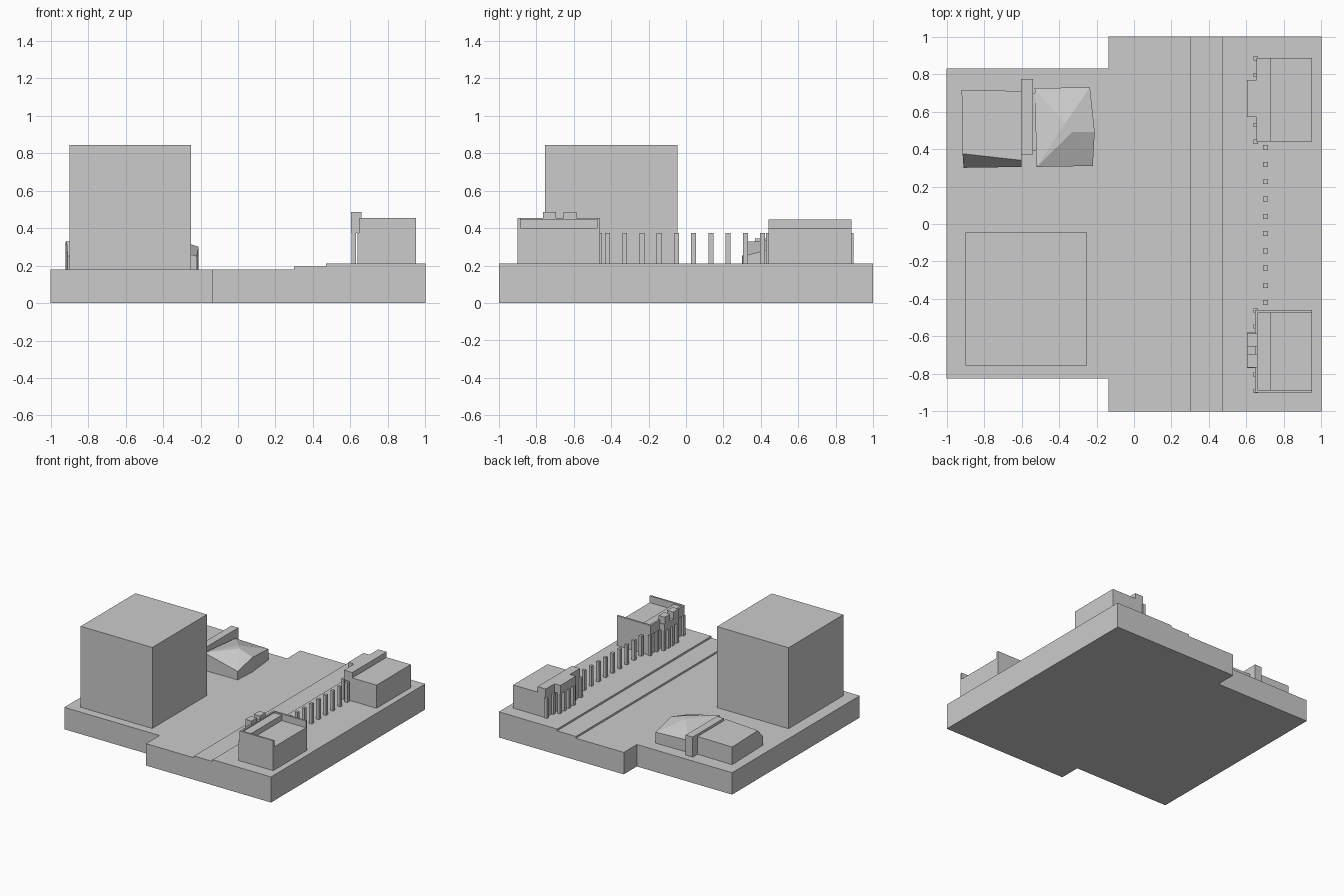
import bpy
import bmesh

cube = bpy.data.objects.get("Cube")
if cube:
    bpy.data.objects.remove(cube, do_unlink=True)

grey = bpy.data.materials.new("plain grey")
grey.use_nodes = True
shade = (0.6, 0.6, 0.6, 1)
grey.diffuse_color = shade
grey.node_tree.nodes["Principled BSDF"].inputs["Base Color"].default_value = shade


def finish(name, bm):
    bmesh.ops.recalc_face_normals(bm, faces=bm.faces)
    mesh = bpy.data.meshes.new(name)
    bm.to_mesh(mesh)
    bm.free()
    mesh.materials.append(grey)
    obj = bpy.data.objects.new(name, mesh)
    bpy.context.collection.objects.link(obj)
    return obj


def extrude(name, outline, direction):
    """Solid made by pushing a flat outline along a direction."""
    bm = bmesh.new()
    face = bm.faces.new([bm.verts.new(p) for p in outline])
    new = bmesh.ops.extrude_face_region(bm, geom=[face], use_keep_orig=True)["geom"]
    verts = [v for v in new if isinstance(v, bmesh.types.BMVert)]
    bmesh.ops.translate(bm, verts=verts, vec=direction)
    return finish(name, bm)


def box(name, x0, x1, y0, y1, z0, z1):
    outline = [(x0, y0, z0), (x1, y0, z0), (x1, y1, z0), (x0, y1, z0)]
    return extrude(name, outline, (0, 0, z1 - z0))


def roofed(name, rim, ridge, roof, floor):
    """Block with vertical walls under a rim and faceted roof above it."""
    bm = bmesh.new()
    top = [bm.verts.new(p) for p in rim]
    low = [bm.verts.new((x, y, floor)) for x, y, z in rim]
    n = len(top)
    for i in range(n):
        j = (i + 1) % n
        bm.faces.new((low[i], low[j], top[j], top[i]))
    bm.faces.new(low[::-1])
    points = top + [bm.verts.new(p) for p in ridge]
    for f in roof:
        bm.faces.new([points[i] for i in f])
    return finish(name, bm)


# Ground: a stepped wide slab and a narrower slab beside it
PLAZA, STREET = 0.18, 0.21
EDGE = -0.135
profile = [(EDGE, 0), (1, 0), (1, STREET), (0.47, STREET), (0.47, 0.195),
           (0.3, 0.195), (0.3, PLAZA), (EDGE, PLAZA)]
extrude("stepped_ground", [(x, -1, z) for x, z in profile], (0, 2, 0))
box("narrow_ground", -1, EDGE, -0.825, 0.83, 0, PLAZA)

# Large block
box("tall_block", -0.9, -0.25, -0.755, -0.045, PLAZA, 0.845)

# Colonnade
for i in range(10):
    y = -0.42 + i * 0.0922
    box("colonnade_pillar", 0.69, 0.715, y - 0.013, y + 0.013, STREET, 0.375)


# Two gatehouses with a raised front strip, pilasters and a porch
def gatehouse(side, y0, y1, p0, p1, porch_top):
    box(side + "_house", 0.66, 0.95, y0, y1, STREET, 0.4)
    box(side + "_front_strip", 0.655, 0.73, y0, y1, STREET, 0.445)
    for i in range(6):
        y = y0 - 0.012 + i * (y1 - y0) / 5
        if not p0 - 0.02 < y < p1:
            box(side + "_pilaster", 0.638, 0.662, y, y + 0.022, STREET, 0.375)
    box(side + "_porch_roof", 0.602, 0.658, p0, p1, 0.375, porch_top)
    for i in range(4):
        y = p0 + i * (p1 - p0 - 0.025) / 3
        box(side + "_porch_column", 0.605, 0.63, y, y + 0.025, STREET, 0.375)


gatehouse("north", 0.44, 0.885, 0.57, 0.77, 0.445)
gatehouse("south", -0.89, -0.46, -0.77, -0.58, 0.43)

# South house parapets and porch crenels
for y in (-0.9, -0.475):
    box("south_side_parapet", 0.645, 0.95, y, y + 0.015, STREET, 0.455)
box("south_front_parapet", 0.645, 0.66, -0.9, -0.46, 0.375, 0.455)
for y in (-0.765, -0.655):
    box("south_porch_crenel", 0.602, 0.658, y, y + 0.07, 0.43, 0.487)

# Old hall: east wing with a faceted roof
roofed("hall_east_wing",
       [(-0.52, 0.305, 0.325), (-0.22, 0.31, 0.25), (-0.21, 0.49, 0.3),
        (-0.235, 0.73, 0.27), (-0.53, 0.725, 0.28)],
       [(-0.33, 0.49, 0.34), (-0.37, 0.535, 0.34)],
       [(0, 1, 5), (1, 2, 5), (2, 3, 6, 5), (3, 4, 6), (4, 0, 6), (0, 5, 6)], PLAZA)

# Old hall: west wing with a sloping south edge
roofed("hall_west_wing",
       [(-0.91, 0.3, 0.25), (-0.6, 0.305, 0.25), (-0.6, 0.71, 0.325),
        (-0.92, 0.715, 0.325)],
       [(-0.6, 0.34, 0.325), (-0.915, 0.375, 0.33)],
       [(0, 1, 4, 5), (5, 4, 2, 3), (1, 2, 4), (3, 0, 5)], PLAZA)

# Old hall: central gable between the wings
box("hall_central_gable", -0.603, -0.54, 0.37, 0.775, PLAZA, 0.345)
box("hall_link", -0.6, -0.52, 0.39, 0.7, PLAZA, 0.28)
